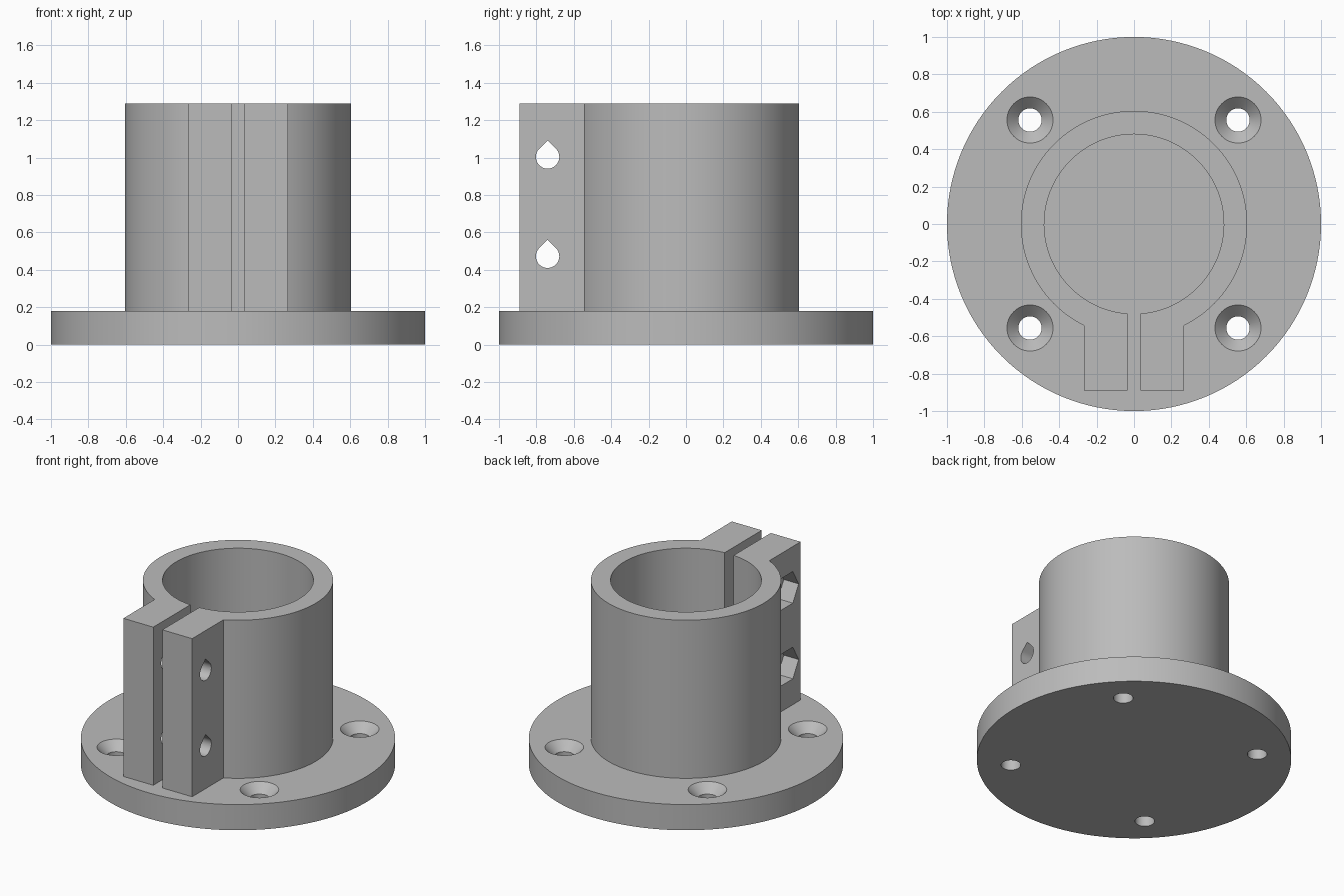
import bpy, bmesh
from math import pi, sin, cos, sqrt, acos, radians

cube = bpy.data.objects.get("Cube")
if cube:
    bpy.data.objects.remove(cube, do_unlink=True)

grey = bpy.data.materials.new("plain grey")
grey.use_nodes = True
COLOUR = (0.5, 0.5, 0.5, 1)
grey.diffuse_color = COLOUR
grey.node_tree.nodes["Principled BSDF"].inputs["Base Color"].default_value = COLOUR

FLANGE_TOP, TOP = 0.18, 1.29
OUTER, BORE = 0.605, 0.48
EAR_X, EAR_Y, SLIT = 0.267, -0.89, 0.035
BOLT_Y, BOLT_R = -0.74, 0.0625


def arc(r, start, end, n):
    return [(r * cos(start + (end - start) * i / n),
             r * sin(start + (end - start) * i / n)) for i in range(n + 1)]


def circle(r, n=48):
    return arc(r, 0, 2 * pi, n)[:-1]


def loft(name, rings):
    """Closed solid skinned through rings with equal point counts."""
    bm = bmesh.new()
    loops = [[bm.verts.new(p) for p in ring] for ring in rings]
    n = len(loops[0])
    for a, b in zip(loops, loops[1:]):
        for i in range(n):
            j = (i + 1) % n
            bm.faces.new((a[i], a[j], b[j], b[i]))
    bm.faces.new(loops[0])
    bm.faces.new(loops[-1])
    bmesh.ops.recalc_face_normals(bm, faces=bm.faces)
    mesh = bpy.data.meshes.new(name)
    bm.to_mesh(mesh)
    bm.free()
    mesh.materials.append(grey)
    obj = bpy.data.objects.new(name, mesh)
    bpy.context.collection.objects.link(obj)
    return obj


def activate(obj):
    bpy.ops.object.select_all(action="DESELECT")
    obj.select_set(True)
    bpy.context.view_layer.objects.active = obj


def cut(obj, cutter):
    mod = obj.modifiers.new("cut", "BOOLEAN")
    mod.operation, mod.solver, mod.object = "DIFFERENCE", "EXACT", cutter
    activate(obj)
    bpy.ops.object.modifier_apply(modifier=mod.name)
    bpy.data.objects.remove(cutter, do_unlink=True)


def upright(points, z, cx=0, cy=0):
    return [(x + cx, y + cy, z) for x, y in points]


def sideways(points, x, cz):
    return [(x, BOLT_Y + y, cz + z) for y, z in points]


# Round base flange
disc = circle(1, 128)
flange = loft("base_flange", [upright(disc, 0), upright(disc, FLANGE_TOP)])

# Four countersunk screw holes
HOLE_R, SINK_R = 0.0625, 0.123
for sx in (-1, 1):
    for sy in (-1, 1):
        levels = [(HOLE_R, -0.1), (HOLE_R, FLANGE_TOP - SINK_R + HOLE_R),
                  (SINK_R, FLANGE_TOP), (SINK_R, FLANGE_TOP + 0.1)]
        cut(flange, loft("screw_cutter", [
            upright(circle(r), z, sx * 0.556, sy * 0.556) for r, z in levels]))

# Split tube with two clamp ears, as a single extruded outline
a_out = -acos(EAR_X / OUTER)
a_in = -acos(SLIT / BORE)
outline = arc(OUTER, a_out, pi - a_out, 112)
outline += [(-EAR_X, EAR_Y), (-SLIT, EAR_Y)]
outline += arc(BORE, pi - a_in, a_in, 112)
outline += [(SLIT, EAR_Y), (EAR_X, EAR_Y)]
clamp = loft("split_clamp_tube", [upright(outline, FLANGE_TOP - 0.01),
                                  upright(outline, TOP)])

# Teardrop bolt holes through both ears, with hexagonal nut pockets on one side
teardrop = arc(BOLT_R, 3 * pi / 4, 9 * pi / 4, 36) + [(0, BOLT_R * sqrt(2))]
hexagon = circle(0.128, 6)
for z in (0.472, 1.003):
    cut(clamp, loft("bolt_cutter", [sideways(teardrop, x, z) for x in (-0.4, 0.4)]))
    cut(clamp, loft("nut_cutter", [sideways(hexagon, x, z)
                                   for x in (-0.4, -EAR_X + 0.115)]))

for obj in (flange, clamp):
    activate(obj)
    bpy.ops.object.shade_smooth_by_angle(angle=radians(25))
